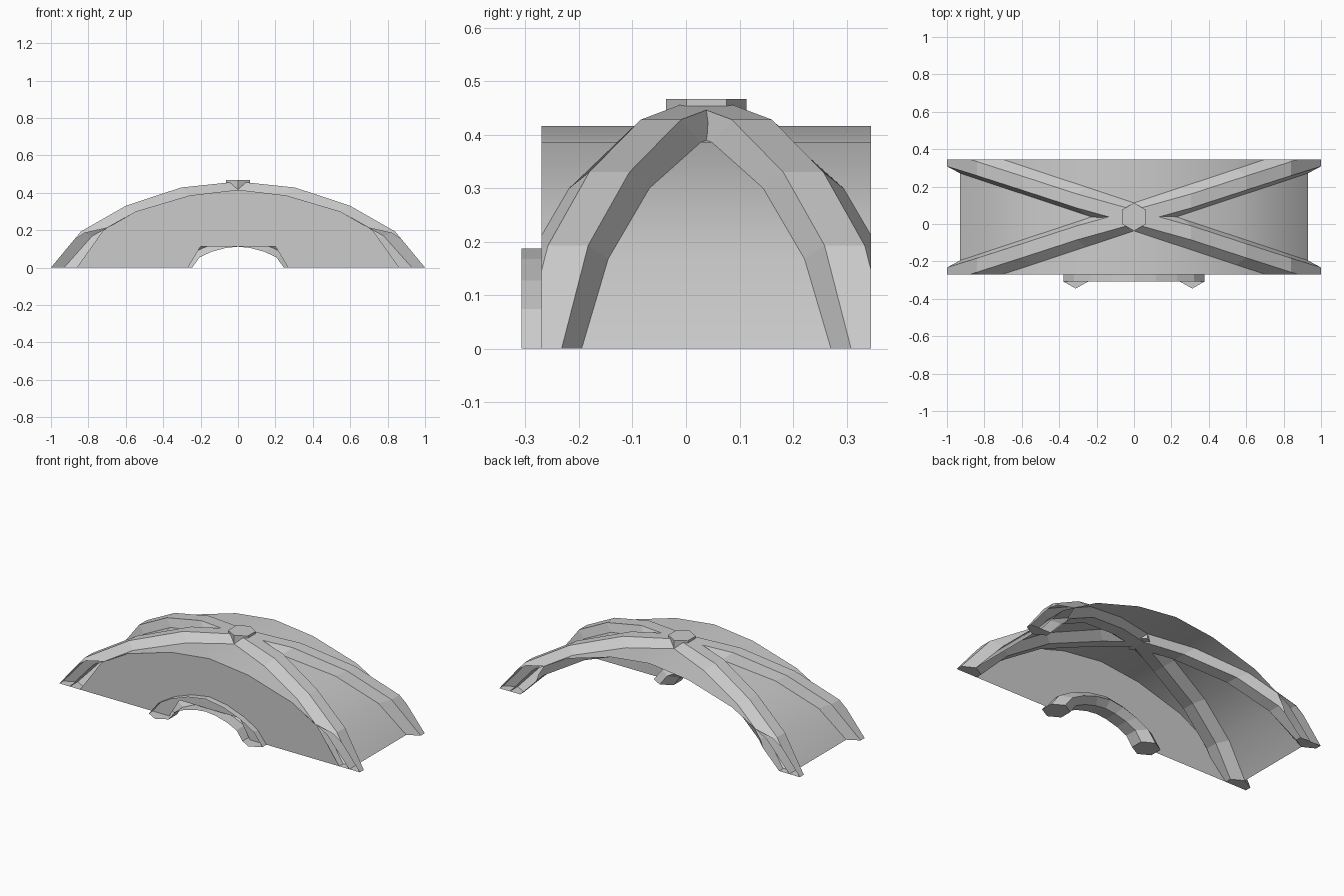
import bpy, bmesh, math
from mathutils import Vector

if "Cube" in bpy.data.objects:
    bpy.data.objects.remove(bpy.data.objects["Cube"])

FRONT, BACK = -0.27, 0.346
MID_Y = (FRONT + BACK) / 2

# half profiles (x, z), base to crown
OUTER = [(1, 0), (.84, .193), (.60, .33), (.305, .428), (0, .46)]
SHELL = [(.93, 0), (.78, .168), (.547, .30), (.257, .386), (0, .416)]
INNER = [(.862, 0), (.72, .145), (.495, .27), (.21, .348), (0, .384)]
DOOR_OUT = [(.378, 0), (.32, .074), (.23, .127), (.118, .168), (0, .187)]
DOOR_IN = [(.245, 0), (.205, .055), (.14, .085), (.065, .105), (0, .112)]
DOOR_MID = [((a + c) / 2, (b + d) / 2) for (a, b), (c, d) in zip(DOOR_OUT, DOOR_IN)]


def full(half):
    return half + [(-x, z) for x, z in reversed(half[:-1])]


def finish(name, bm, recalc=True):
    if recalc:
        bmesh.ops.recalc_face_normals(bm, faces=bm.faces)
    me = bpy.data.meshes.new(name)
    bm.to_mesh(me)
    bm.free()
    ob = bpy.data.objects.new(name, me)
    bpy.context.collection.objects.link(ob)
    return ob


def hex_arch(name, out, mid, inn, centre_y, skip=(), clip=False):
    """Arch with a hexagonal section; its centre line follows centre_y(x)."""
    bm = bmesh.new()
    rings = []
    for o, m, i in zip(full(out), full(mid), full(inn)):
        y = centre_y(m[0])
        pts = [(m, -.075), (o, -.0375), (o, .0375), (m, .075), (i, .0375), (i, -.0375)]
        rings.append([bm.verts.new((p[0], y + d, p[1])) for p, d in pts])
    for a, b in zip(rings, rings[1:]):
        for k in range(6):
            if k not in skip:
                j = (k + 1) % 6
                bm.faces.new((a[k], a[j], b[j], b[k]))
    bm.faces.new(rings[0])
    bm.faces.new(rings[-1])
    if clip:
        for y, n in ((FRONT, -1), (BACK, 1)):
            geom = bm.verts[:] + bm.edges[:] + bm.faces[:]
            bmesh.ops.bisect_plane(bm, geom=geom, plane_co=(0, y, 0),
                                   plane_no=(0, n, 0), clear_outer=True)
    return finish(name, bm)


# diagonal ribs, trimmed flush with the front and back planes
slope = (BACK - FRONT) / 2 / .93
for s, name in ((1, "rib_a"), (-1, "rib_b")):
    hex_arch(name, OUTER, SHELL, INNER, lambda x, s=s: MID_Y + s * slope * x, clip=True)

# door surround, open at the front
hex_arch("door_arch", DOOR_OUT, DOOR_MID, DOOR_IN, lambda x: FRONT, skip=(0, 5))

# barrel roof shell, open at the back
bm = bmesh.new()
rows = [[bm.verts.new((x, y, z)) for y in (FRONT, BACK)] for x, z in full(SHELL)]
for a, b in zip(rows, rows[1:]):
    bm.faces.new((a[0], b[0], b[1], a[1]))
roof = finish("roof_shell", bm, recalc=False)
for p in roof.data.polygons:
    p.use_smooth = True
if roof.data.polygons[3].normal.z < 0:
    roof.data.flip_normals()

# front wall with door opening
bm = bmesh.new()
rim = full([(.862, 0), (.72, .2)] + SHELL[2:])
hole = [(-.268, 0), (-.2, .113), (.2, .113), (.268, 0)]
f = bm.faces.new([bm.verts.new((x, FRONT, z)) for x, z in rim + hole])
f.normal_update()
if f.normal.y > 0:
    f.normal_flip()
finish("front_wall", bm, recalc=False)

# hexagonal hub at the crossing
bm = bmesh.new()
bmesh.ops.create_cone(bm, cap_ends=True, segments=6, radius1=.075, radius2=.075, depth=.081)
for v in bm.verts:
    a = math.atan2(v.co.y, v.co.x)
    k = round(a / (math.pi / 3) - .5) if abs(abs(a / (math.pi / 3)) % 1 - .5) < .1 else None
    if k is None:
        a += math.pi / 6
    v.co = Vector((.075 * math.cos(a), .075 * math.sin(a) + MID_Y, v.co.z + .4265))
finish("hub", bm)
